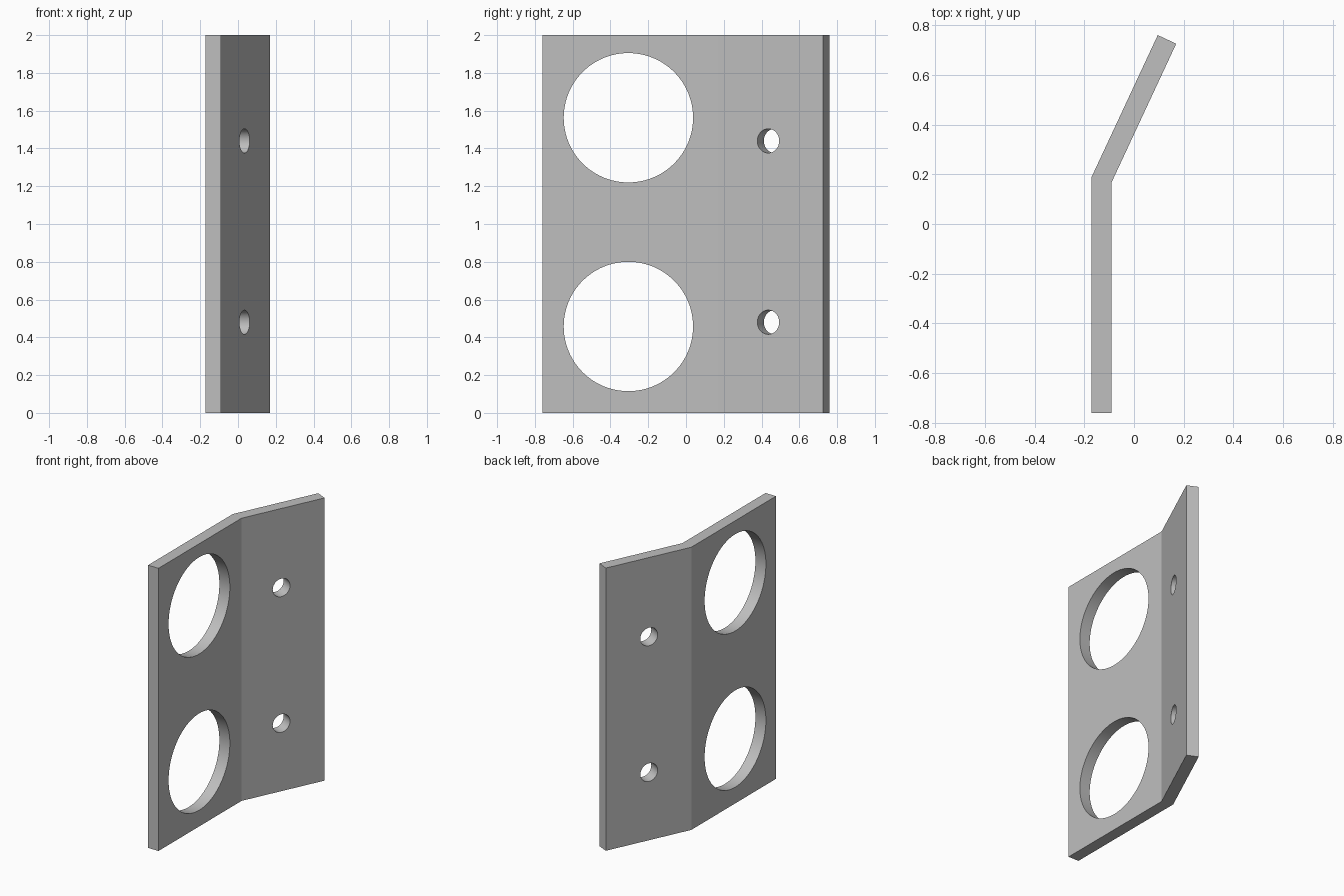
import bpy, bmesh, math
from mathutils import Vector, Matrix

if "Cube" in bpy.data.objects:
    bpy.data.objects.remove(bpy.data.objects["Cube"], do_unlink=True)

THICK, HEIGHT, BEND = 0.082, 2.0, math.radians(25)

# One plain grey for the whole part
grey = bpy.data.materials.new("plain_grey")
grey.use_nodes = True
colour = (0.52, 0.52, 0.52, 1)
grey.diffuse_color = colour
grey.node_tree.nodes["Principled BSDF"].inputs["Base Color"].default_value = colour

# Bent plate profile, extruded upward
along = Vector((math.sin(BEND), math.cos(BEND), 0))
across = Vector((math.cos(BEND), -math.sin(BEND), 0))
right_start = Vector((-0.09, -0.76, 0))
right_bend = Vector((-0.09, 0.168, 0))
right_end = right_bend + along * 0.615
left_bend = right_bend + Vector((-THICK, THICK * math.tan(BEND / 2), 0))
profile = [right_start, right_bend, right_end, right_end - across * THICK,
           left_bend, right_start - Vector((THICK, 0, 0))]

bm = bmesh.new()
base = bm.faces.new([bm.verts.new(p) for p in profile])
top = bmesh.ops.extrude_face_region(bm, geom=[base])["geom"]
bmesh.ops.translate(bm, vec=(0, 0, HEIGHT),
                    verts=[v for v in top if isinstance(v, bmesh.types.BMVert)])
bmesh.ops.recalc_face_normals(bm, faces=bm.faces)
mesh = bpy.data.meshes.new("bent_plate")
bm.to_mesh(mesh)
bm.free()
mesh.materials.append(grey)
plate = bpy.data.objects.new("bent_plate", mesh)
bpy.context.collection.objects.link(plate)

# Round holes, each drilled square to its own flange
bm = bmesh.new()


def add_drill(centre, axis, radius, sides):
    turn = axis.to_track_quat('Z', 'Y').to_matrix().to_4x4()
    bmesh.ops.create_cone(bm, cap_ends=True, segments=sides, radius1=radius,
                          radius2=radius, depth=THICK * 3,
                          matrix=Matrix.Translation(centre) @ turn)


for z in (0.4575, 1.5625):
    add_drill(Vector((-0.09 - THICK / 2, -0.305, z)), Vector((1, 0, 0)), 0.3425, 96)
for z in (0.48, 1.44):
    spot = right_bend + along * 0.295 - across * THICK / 2
    add_drill(spot + Vector((0, 0, z)), across, 0.064, 48)

cut_mesh = bpy.data.meshes.new("hole_cutter")
bm.to_mesh(cut_mesh)
bm.free()
cut_mesh.materials.append(grey)
cutter = bpy.data.objects.new("hole_cutter", cut_mesh)
bpy.context.collection.objects.link(cutter)

# Cut the holes and bake the result
bpy.ops.object.select_all(action='DESELECT')
plate.select_set(True)
bpy.context.view_layer.objects.active = plate
cut = plate.modifiers.new("holes", 'BOOLEAN')
cut.operation = 'DIFFERENCE'
cut.solver = 'EXACT'
cut.object = cutter
bpy.ops.object.modifier_apply(modifier=cut.name)
bpy.data.objects.remove(cutter, do_unlink=True)

# Smooth hole walls, crisp plate edges
bpy.ops.object.shade_smooth_by_angle(angle=math.radians(20))
